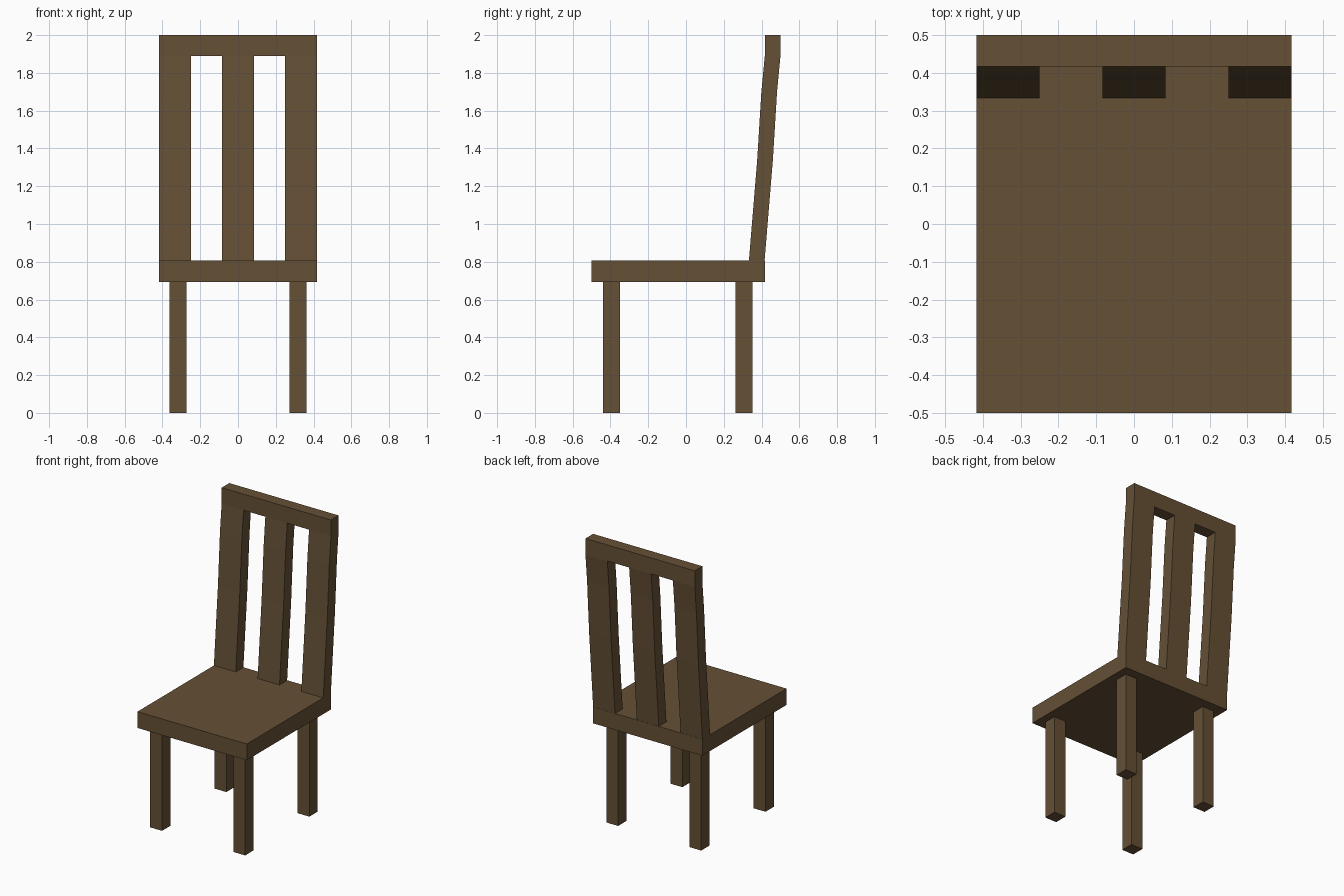
import bpy, bmesh

if "Cube" in bpy.data.objects:
    bpy.data.objects.remove(bpy.data.objects["Cube"])

wood = bpy.data.materials.new("brown_wood")
wood.diffuse_color = (0.13, 0.08, 0.036, 1)
wood.use_nodes = True
wood.node_tree.nodes["Principled BSDF"].inputs["Base Color"].default_value = wood.diffuse_color


def extrude_x(name, profile, x0, x1):
    """Extrude a closed (y, z) profile from x0 to x1."""
    bm = bmesh.new()
    face = bm.faces.new([bm.verts.new((x0, y, z)) for y, z in profile])
    geom = bmesh.ops.extrude_face_region(bm, geom=[face])["geom"]
    verts = [v for v in geom if isinstance(v, bmesh.types.BMVert)]
    bmesh.ops.translate(bm, verts=verts, vec=(x1 - x0, 0, 0))
    bmesh.ops.recalc_face_normals(bm, faces=bm.faces)
    mesh = bpy.data.meshes.new(name)
    bm.to_mesh(mesh)
    bm.free()
    mesh.materials.append(wood)
    obj = bpy.data.objects.new(name, mesh)
    bpy.context.collection.objects.link(obj)
    return obj


def box(name, x0, x1, y0, y1, z0, z1):
    return extrude_x(name, [(y0, z0), (y1, z0), (y1, z1), (y0, z1)], x0, x1)


HALF_W, SEAT_Z, SEAT_TOP, RAIL_Z = 0.417, 0.694, 0.806, 1.889

# Seat and top rail
box("seat", -HALF_W, HALF_W, -0.5, HALF_W, SEAT_Z, SEAT_TOP)
box("top_rail", -HALF_W, HALF_W, 0.417, 0.5, RAIL_Z, 2.0)

# Slightly bent, leaning back slats
front_edge = [(0.333, SEAT_TOP), (0.377, 1.34), (0.399, 1.70), (0.417, RAIL_Z)]
back_edge = [(y + 0.083, z) for y, z in reversed(front_edge)]
for side, cx in (("left", -0.3335), ("middle", 0), ("right", 0.3335)):
    extrude_x(side + "_back_slat", front_edge + back_edge, cx - 0.0835, cx + 0.0835)

# Four square legs
for depth, cy in (("front", -0.394), ("back", 0.306)):
    for side, cx in (("left", -0.317), ("right", 0.317)):
        box(f"{depth}_{side}_leg", cx - 0.045, cx + 0.045,
            cy - 0.045, cy + 0.045, 0, SEAT_Z)
